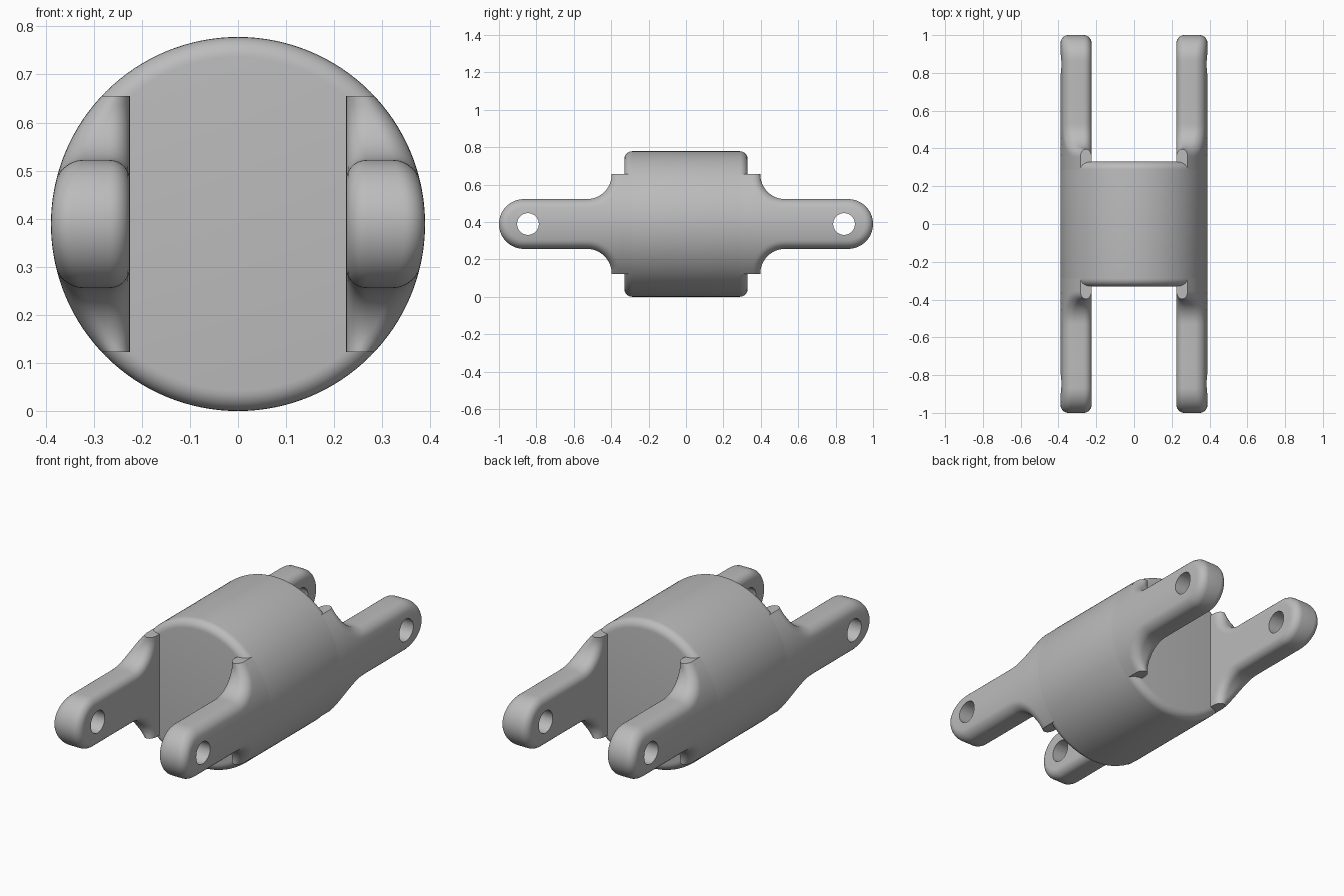
import bpy, bmesh
from math import sin, cos, pi, sqrt
from mathutils import Matrix

if "Cube" in bpy.data.objects:
    bpy.data.objects.remove(bpy.data.objects["Cube"])

R = 0.389          # barrel radius, also height of its axis
HALF = 0.33        # half length of the barrel
INNER = 0.225      # inner face of the arms
H = 0.133          # half height of an arm
FLANGE = 0.266     # half height of the arm root
FIL = 0.042        # edge rounding
N, M = 7, 24       # fillet steps, steps across the arm faces

grey = bpy.data.materials.new("grey")
grey.diffuse_color = (0.5, 0.5, 0.5, 1)
grey.use_nodes = True
grey.node_tree.nodes["Principled BSDF"].inputs["Base Color"].default_value = grey.diffuse_color


def finish(name, bm):
    bmesh.ops.remove_doubles(bm, verts=bm.verts, dist=1e-5)
    bmesh.ops.dissolve_degenerate(bm, edges=bm.edges, dist=1e-6)
    bmesh.ops.recalc_face_normals(bm, faces=bm.faces)
    mesh = bpy.data.meshes.new(name)
    bm.to_mesh(mesh)
    bm.free()
    mesh.materials.append(grey)
    ob = bpy.data.objects.new(name, mesh)
    bpy.context.collection.objects.link(ob)
    return ob


def select(ob):
    bpy.ops.object.select_all(action='DESELECT')
    ob.select_set(True)
    bpy.context.view_layer.objects.active = ob


def bridge(bm, loops):
    rings = [[bm.verts.new(p) for p in loop] for loop in loops]
    for a, b in zip(rings, rings[1:]):
        for k in range(len(a)):
            n = (k + 1) % len(a)
            bm.faces.new((a[k], a[n], b[n], b[k]))
    return rings


# Barrel with rounded rims, lying along y
quarter = [k * pi / 2 / N for k in range(N + 1)]
rim = [(R - FIL + FIL * sin(a), HALF - FIL + FIL * cos(a)) for a in quarter]
profile = [(r, -y) for r, y in rim] + [(r, y) for r, y in reversed(rim)]
SEG = 128
bm = bmesh.new()
rings = bridge(bm, [[(r * cos(2 * pi * k / SEG), y, R + r * sin(2 * pi * k / SEG))
                     for k in range(SEG)] for r, y in profile])
bm.faces.new(rings[0])
bm.faces.new(rings[-1])
barrel = finish("barrel", bm)
select(barrel)
bpy.ops.object.shade_smooth_by_angle(angle=0.6)


# Arm: outline stations (y, half height) for an outline inset by i
def stations(i):
    pts = [(HALF - FIL - 0.004, FLANGE)]
    for k in range(13):                       # concave sweep from root to arm
        t = pi / 2 * k / 12
        pts.append((0.53 - (H + i) * cos(t), FLANGE - (H + i) * sin(t)))
    pts += [(0.65, H - i), (0.76, H - i)]
    for k in range(17):                       # round tip
        t = pi / 2 * k / 16
        pts.append((1 - H + (H - i) * sin(t), max((H - i) * cos(t), 0)))
    return pts


layers = [(FIL * (1 - cos(a)), FIL * (1 - sin(a))) for a in quarter]  # inset, depth
outlines = [stations(i) for i, e in layers]


def section(j):
    """Closed cross-section loop at station j."""
    def point(y, z, e, outer):
        surface = sqrt(R * R - z * z)
        e = min(e, e / FIL * (surface - INNER) * 0.49)
        return (surface - e if outer else INNER + e, y, R + z)

    def half(outer):
        edge = [(*outlines[n][j], layers[n][1]) for n in range(N + 1)]
        y, h, _ = edge[-1]
        pts = [point(yy, hh, e, outer) for yy, hh, e in edge]
        pts += [point(y, h * (1 - 2 * k / M), 0, outer) for k in range(1, M)]
        pts += [point(yy, -hh, e, outer) for yy, hh, e in reversed(edge)]
        return pts
    return half(True) + half(False)[::-1]


bm = bmesh.new()
rings = bridge(bm, [section(j) for j in range(len(outlines[0]))])
bm.faces.new(rings[0])
arm = finish("arms", bm)

# Pin hole through the arm
bm = bmesh.new()
turn = Matrix.Translation((0.3, 0.845, R)) @ Matrix.Rotation(pi / 2, 4, 'Y')
bmesh.ops.create_cone(bm, cap_ends=True, segments=48, radius1=0.058,
                      radius2=0.058, depth=0.5, matrix=turn)
cutter = finish("pin_hole_cutter", bm)
cutter.hide_render = True
cut = arm.modifiers.new("pin_hole", 'BOOLEAN')
cut.operation = 'DIFFERENCE'
cut.solver = 'EXACT'
cut.object = cutter
select(arm)
bpy.ops.object.modifier_apply(modifier=cut.name)
bpy.data.objects.remove(cutter)
bpy.ops.object.shade_smooth_by_angle(angle=0.6)

# Four arms by mirroring
mirror = arm.modifiers.new("four_arms", 'MIRROR')
mirror.use_axis = (True, True, False)
mirror.use_clip = False
mirror.use_mirror_merge = False
